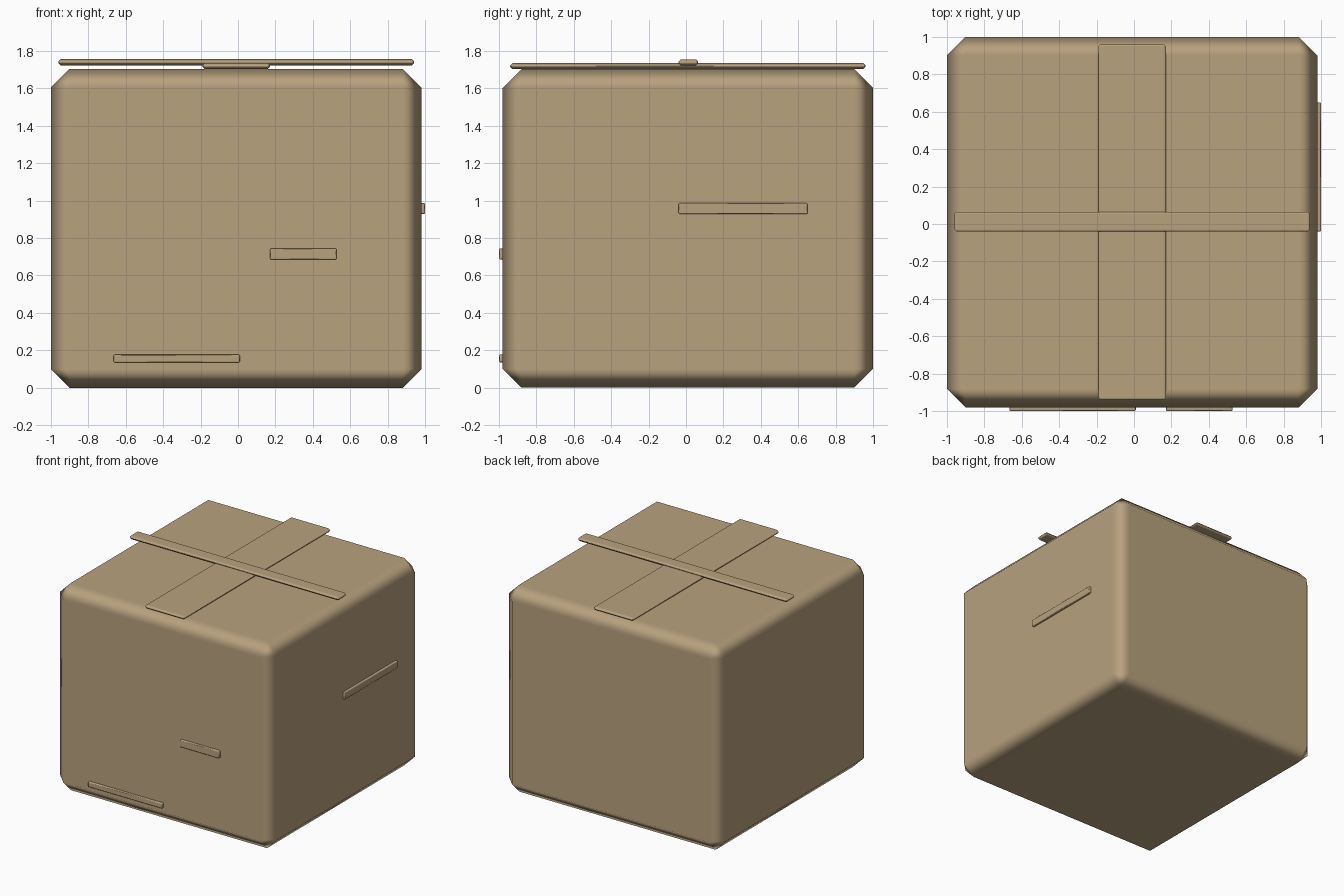
import bpy
import math
from mathutils import Vector

default = bpy.data.objects.get("Cube")
if default:
    bpy.data.objects.remove(default, do_unlink=True)

# Single cardboard colour
card = bpy.data.materials.new("cardboard_tan")
card.use_nodes = True
tan = (0.48, 0.36, 0.21, 1.0)
card.diffuse_color = tan
card.node_tree.nodes["Principled BSDF"].inputs["Base Color"].default_value = tan


def chamfered_block(name, low, high, chamfer):
    """Block between two corners, with chamfered edges shaded softly."""
    low, high = Vector(low), Vector(high)
    bpy.ops.mesh.primitive_cube_add(size=1, location=(low + high) / 2)
    block = bpy.context.object
    block.name = name
    block.scale = high - low
    bpy.ops.object.transform_apply(location=False, rotation=False, scale=True)
    block.data.materials.append(card)
    bevel = block.modifiers.new("chamfer", "BEVEL")
    bevel.width = chamfer
    bevel.segments = 1
    bevel.limit_method = "NONE"
    bpy.ops.object.shade_smooth()
    # Keep the broad faces flat and blend only across the chamfers
    normals = block.modifiers.new("face_normals", "WEIGHTED_NORMAL")
    normals.weight = 100
    return block


# Carton body
chamfered_block("carton_body", (-1, -0.98, 0), (0.98, 1, 1.703), 0.1)

# Crossed strips on the lid
chamfered_block("lid_wide_strip", (-0.19, -0.94, 1.703), (0.17, 0.96, 1.735), 0.012)
chamfered_block("lid_narrow_strip", (-0.96, -0.04, 1.722), (0.94, 0.065, 1.755), 0.012)

# Short raised strips on the front and side walls
chamfered_block("front_upper_strip", (0.17, -1, 0.685), (0.527, -0.965, 0.745), 0.006)
chamfered_block("front_lower_strip", (-0.665, -1, 0.135), (0.01, -0.965, 0.177), 0.006)
chamfered_block("left_wall_strip", (0.965, -0.04, 0.928), (1, 0.65, 0.987), 0.006)
